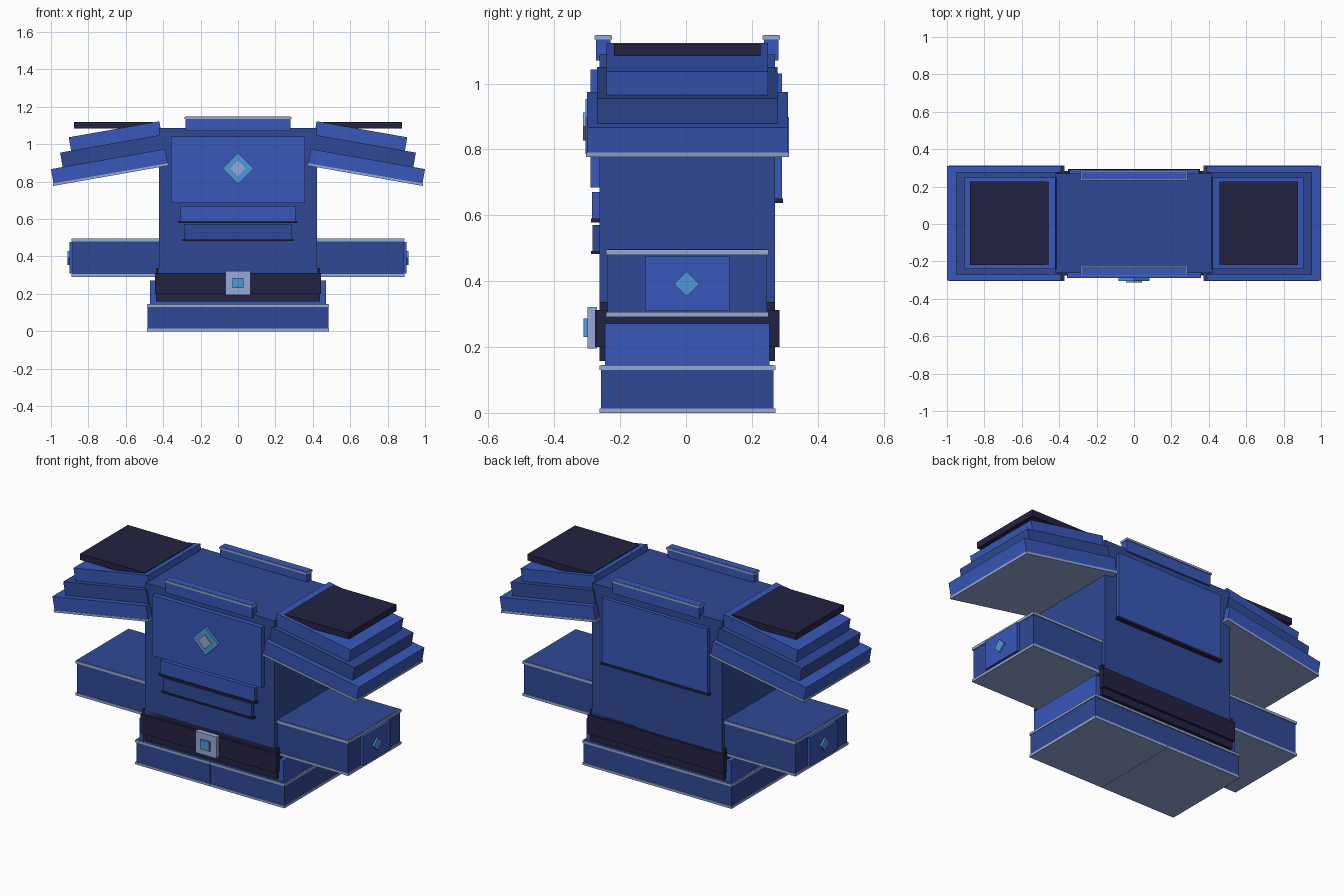
import bpy, bmesh, math
from mathutils import Matrix, Vector

if "Cube" in bpy.data.objects:
    bpy.data.objects.remove(bpy.data.objects["Cube"])


def make_material(name, rgb):
    m = bpy.data.materials.new(name)
    lin = [(c / 255 / 12.92) if c < 11 else ((c / 255 + 0.055) / 1.055) ** 2.4 for c in rgb]
    m.diffuse_color = (*lin, 1)
    m.use_nodes = True
    m.node_tree.nodes["Principled BSDF"].inputs["Base Color"].default_value = m.diffuse_color
    return m


BLUE = make_material("deep blue", (48, 73, 150))
BRIGHT = make_material("bright blue", (56, 88, 186))
DARK = make_material("dark navy", (36, 34, 66))
LIGHT = make_material("pale steel", (152, 170, 216))
CYAN = make_material("cyan gem", (78, 152, 218))

CY = 0.004  # depth centre of the body


def block(name, mat, xr, yr, zr, matrix=Matrix()):
    """Box spanning the given ranges, then moved by a matrix."""
    bm = bmesh.new()
    bmesh.ops.create_cube(bm, size=1)
    for v in bm.verts:
        v.co = matrix @ Vector([r[0] + (c + 0.5) * (r[1] - r[0])
                                for c, r in zip(v.co, (xr, yr, zr))])
    me = bpy.data.meshes.new(name)
    bm.to_mesh(me)
    bm.free()
    me.materials.append(mat)
    ob = bpy.data.objects.new(name, me)
    bpy.context.collection.objects.link(ob)
    return ob


def deep(h):
    return (CY - h, CY + h)


def wide(h):
    return (-h, h)


def mirrored(ob):
    """Repeat a right-hand part on the left."""
    mod = ob.modifiers.new("mirror", 'MIRROR')
    mod.use_axis[0] = True
    mod.use_mirror_merge = False
    return ob


# Torso, chest plate and back plate
block("torso", BLUE, wide(0.423), deep(0.266), (0.28, 1.088))
block("chest_plate", BRIGHT, wide(0.357), (-0.29, -0.25), (0.685, 1.042))
block("back_plate", BRIGHT, wide(0.345), (0.25, 0.291), (0.65, 1.03))
block("back_plate_edge", DARK, wide(0.352), (0.25, 0.295), (0.638, 0.651))

# Belly plates with dark lower edges
block("upper_belly_plate", BRIGHT, wide(0.308), (-0.285, -0.25), (0.588, 0.67))
block("upper_belly_edge", DARK, wide(0.317), (-0.289, -0.25), (0.578, 0.59))
block("lower_belly_plate", BLUE, wide(0.288), (-0.284, -0.25), (0.49, 0.57))
block("lower_belly_edge", DARK, wide(0.298), (-0.289, -0.25), (0.482, 0.492))

# Chest diamond
turn = Matrix.Translation((0, 0, 0.87)) @ Matrix.Rotation(math.pi / 4, 4, 'Y')
block("chest_gem_frame", CYAN, wide(0.059), (-0.305, -0.28), wide(0.059), turn)
block("chest_gem", LIGHT, wide(0.03), (-0.312, -0.29), wide(0.03), turn)

# Collars, front and back
for side, s in (("front", -1), ("back", 1)):
    y = CY + s * 0.255
    block(side + "_collar", BRIGHT, wide(0.282), (y - 0.022, y + 0.022), (1.07, 1.147))
    block(side + "_collar_rim", LIGHT, wide(0.286), (y - 0.027, y + 0.027), (1.134, 1.1455))

# Belt and buckle
block("belt", DARK, wide(0.438), deep(0.266), (0.158, 0.337))
block("belt_band", DARK, wide(0.443), deep(0.28), (0.2, 0.312))
block("buckle", LIGHT, wide(0.068), (-0.299, -0.27), (0.195, 0.322))
block("buckle_gem", CYAN, wide(0.03), (-0.311, -0.29), (0.23, 0.286))

# Legs and boots
mirrored(block("leg", BRIGHT, (0, 0.47), deep(0.25), (0.13, 0.271)))
mirrored(block("boot", BLUE, (0.001, 0.483), deep(0.262), (0.008, 0.145)))
mirrored(block("boot_sole", LIGHT, (0.001, 0.487), deep(0.267), (0, 0.014)))
mirrored(block("boot_rim", LIGHT, (0.001, 0.487), deep(0.267), (0.13, 0.1435)))

# Arms with rims, end plates and gems
mirrored(block("arm", BLUE, (0.4, 0.885), deep(0.242), (0.3, 0.497)))
mirrored(block("arm_lower_rim", LIGHT, (0.4, 0.89), deep(0.247), (0.291, 0.306)))
mirrored(block("arm_upper_rim", LIGHT, (0.4, 0.89), deep(0.247), (0.48, 0.4955)))
mirrored(block("arm_end_plate", BRIGHT, (0.86, 0.902), deep(0.128), (0.309, 0.477)))
turn = Matrix.Translation((0, 0.002, 0.392)) @ Matrix.Rotation(math.pi / 4, 4, 'X')
mirrored(block("arm_gem", CYAN, (0.88, 0.912), wide(0.027), wide(0.027), turn))


# Shoulder slabs, sloping down and outward from their outer top edge
def slab(name, mat, corner, length, thick, half_y):
    m = Matrix.Translation((corner[0], 0, corner[1])) @ Matrix.Rotation(math.radians(10), 4, 'Y')
    mirrored(block(name, mat, (-length, 0), deep(half_y), (-thick, 0), m))


slab("shoulder_lower", BRIGHT, (1.0, 0.867), 0.62, 0.085, 0.305)
slab("shoulder_trim", LIGHT, (0.990, 0.790), 0.627, 0.013, 0.308)
slab("shoulder_middle", BLUE, (0.951, 0.955), 0.55, 0.092, 0.274)
slab("shoulder_upper", BRIGHT, (0.905, 1.037), 0.492, 0.09, 0.245)
mirrored(block("shoulder_cap", DARK, (0.455, 0.877), deep(0.222), (1.083, 1.12)))
